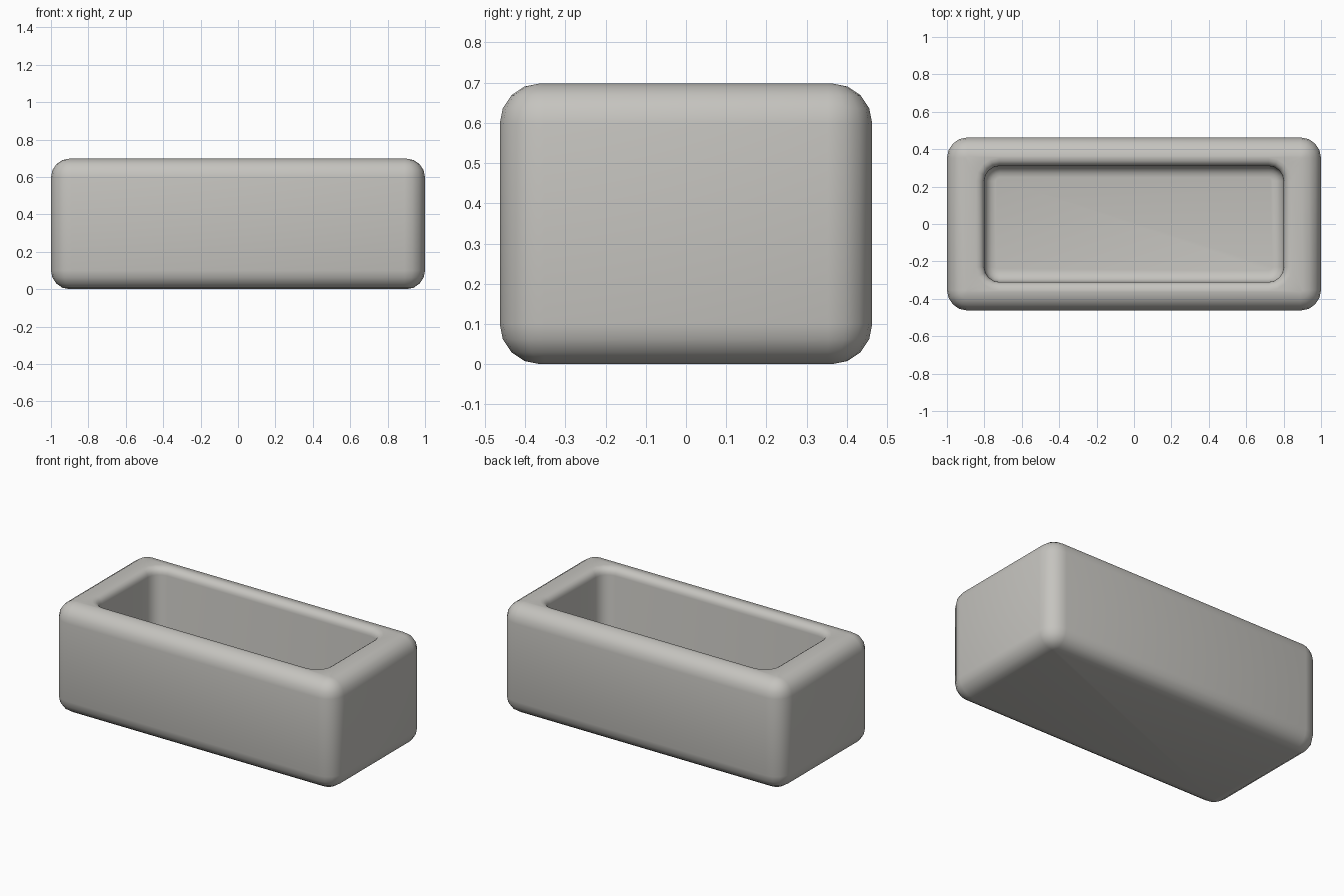
import bpy
import bmesh
from math import cos, sin, pi, radians

default = bpy.data.objects.get("Cube")
if default:
    bpy.data.objects.remove(default, do_unlink=True)

STEPS = 4  # segments in every quarter round

grey = bpy.data.materials.new("warm_grey")
grey.use_nodes = True
colour = (0.56, 0.55, 0.52, 1)
grey.diffuse_color = colour
grey.node_tree.nodes["Principled BSDF"].inputs["Base Color"].default_value = colour

bm = bmesh.new()
rings = []


def add_ring(hx, hy, r, z):
    """Rounded rectangle with half sizes hx, hy and corner radius r."""
    ring = []
    for quarter, (sx, sy) in enumerate(((1, 1), (-1, 1), (-1, -1), (1, -1))):
        for i in range(STEPS + 1):
            a = (quarter + i / STEPS) * pi / 2
            ring.append(bm.verts.new((sx * (hx - r) + r * cos(a),
                                      sy * (hy - r) + r * sin(a), z)))
    rings.append(ring)


def quarter_round(hx, hy, r, z, radius, start, end):
    """Stack of rings whose section is an arc about the given core ring."""
    for i in range(STEPS + 1):
        a = radians(start + (end - start) * i / STEPS)
        d = radius * cos(a)
        add_ring(hx + d, hy + d, r + d, z + radius * sin(a))


# Outer shell, from the base edge up to the rim
quarter_round(0.9, 0.363, 0.01, 0.1, 0.1, -90, 0)
quarter_round(0.9, 0.363, 0.01, 0.598, 0.1, 0, 90)
# Cavity, from the rounded lip down to the floor
quarter_round(0.845, 0.355, 0.125, 0.653, 0.045, 90, 180)
quarter_round(0.74, 0.25, 0.02, 0.21, 0.06, 0, -90)

# Skin the rings, then close the base and the cavity floor
for low, high in zip(rings, rings[1:]):
    n = len(low)
    for i in range(n):
        j = (i + 1) % n
        bm.faces.new((low[i], low[j], high[j], high[i]))
bm.faces.new(reversed(rings[0]))
bm.faces.new(rings[-1])
bmesh.ops.recalc_face_normals(bm, faces=bm.faces)

mesh = bpy.data.meshes.new("trough")
bm.to_mesh(mesh)
bm.free()
mesh.materials.append(grey)
trough = bpy.data.objects.new("trough", mesh)
bpy.context.collection.objects.link(trough)

bpy.ops.object.select_all(action="DESELECT")
trough.select_set(True)
bpy.context.view_layer.objects.active = trough
bpy.ops.object.shade_smooth_by_angle(angle=radians(50))
